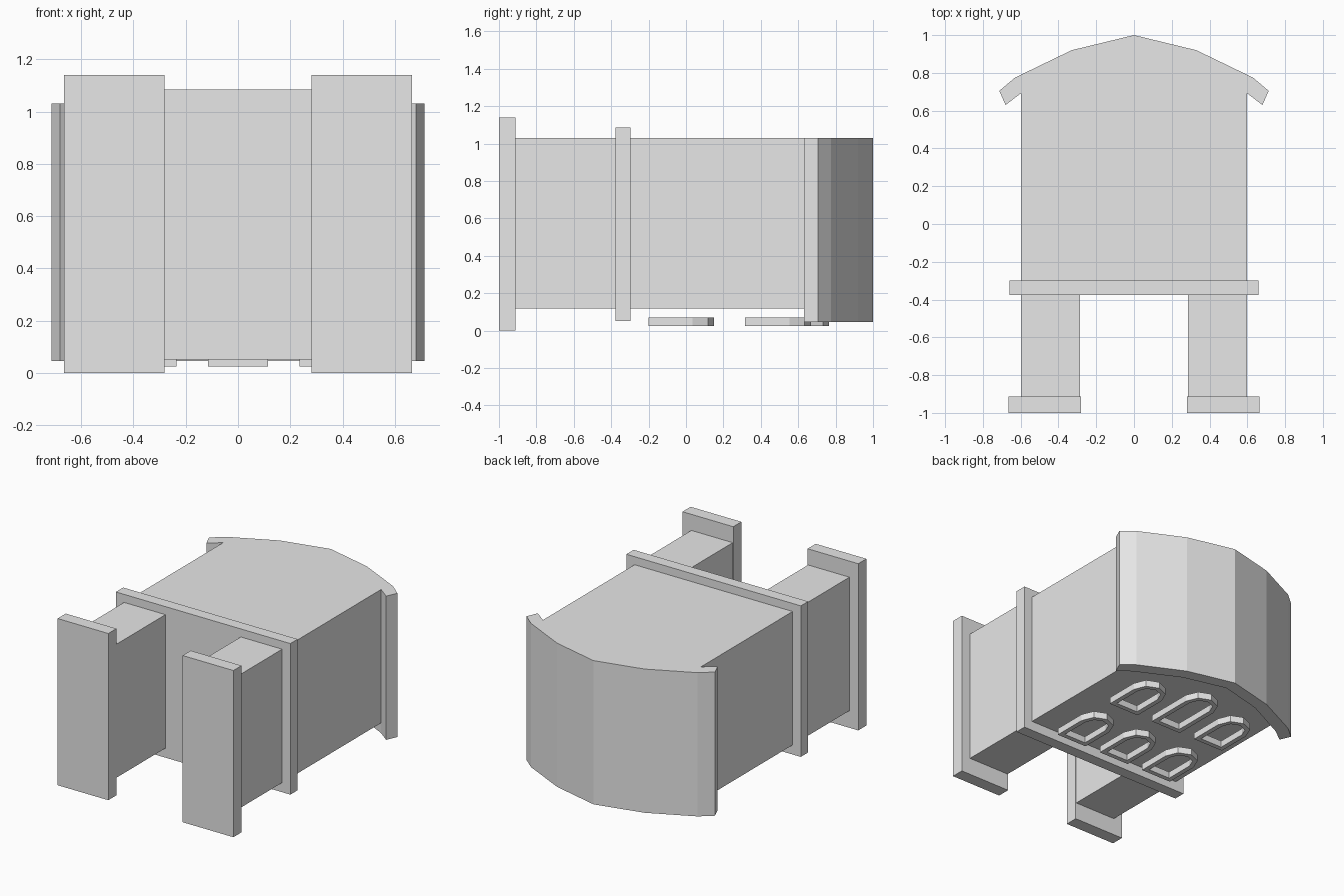
import bpy, bmesh, math

if "Cube" in bpy.data.objects:
    bpy.data.objects.remove(bpy.data.objects["Cube"])

grey = bpy.data.materials.new("plain_grey")
grey.diffuse_color = (0.8, 0.8, 0.8, 1)
grey.use_nodes = True
grey.node_tree.nodes["Principled BSDF"].inputs["Base Color"].default_value = grey.diffuse_color


def finish(name, bm):
    bmesh.ops.recalc_face_normals(bm, faces=bm.faces)
    mesh = bpy.data.meshes.new(name)
    bm.to_mesh(mesh)
    bm.free()
    mesh.materials.append(grey)
    obj = bpy.data.objects.new(name, mesh)
    bpy.context.collection.objects.link(obj)
    return obj


def prism(name, outline, z0, z1):
    """Extrude a flat xy outline from z0 to z1."""
    bm = bmesh.new()
    face = bm.faces.new([bm.verts.new((x, y, z0)) for x, y in outline])
    ext = bmesh.ops.extrude_face_region(bm, geom=[face])["geom"]
    for v in ext:
        if isinstance(v, bmesh.types.BMVert):
            v.co.z = z1
    return finish(name, bm)


def box(name, x0, x1, y0, y1, z0, z1):
    return prism(name, [(x0, y0), (x1, y0), (x1, y1), (x0, y1)], z0, z1)


def ring(name, outer, inner, z0, z1):
    """Closed frame between two matching outlines."""
    bm = bmesh.new()
    loops = [[bm.verts.new((x, y, z)) for x, y in pts]
             for pts, z in ((outer, z0), (outer, z1), (inner, z1), (inner, z0))]
    n = len(outer)
    for k in range(4):
        a, b = loops[k], loops[(k + 1) % 4]
        for i in range(n):
            j = (i + 1) % n
            bm.faces.new((a[i], a[j], b[j], b[i]))
    return finish(name, bm)


def arch(cx, y0, y1, r, segs=4):
    """Round-topped window outline."""
    pts = [(cx - r, y0), (cx + r, y0)]
    for i in range(segs + 1):
        a = math.pi * i / segs
        pts.append((cx + r * math.cos(a), y1 - r + r * math.sin(a)))
    return pts


# Curved roof shell with overhanging eaves
outer = [(0, 1.0), (0.33, 0.92), (0.63, 0.775), (0.713, 0.705)]
inner = [(0.68, 0.63), (0.595, 0.695), (0.30, 0.84), (0, 0.915)]
half = outer + inner
left = [(-x, y) for x, y in reversed(half) if x > 0]
prism("roof", half + left, 0.047, 1.03)

# Main body, filling up under the roof
gable = [(0.598, -0.3), (0.598, 0.695), (0.30, 0.84), (0, 0.915)]
prism("body", gable + [(-x, y) for x, y in reversed(gable) if x > 0], 0.117, 1.03)

# Belt ledge
box("belt_ledge", -0.66, 0.66, -0.377, -0.298, 0.052, 1.085)

# Legs and their base plinths
for side, s in (("left", -1), ("right", 1)):
    xs = sorted((s * 0.285, s * 0.598))
    box(side + "_leg", *xs, -0.912, -0.377, 0.117, 1.03)
    xs = sorted((s * 0.281, s * 0.665))
    box(side + "_plinth", *xs, -1.0, -0.912, 0.0, 1.14)

# Arched window frames: lower row, upper row with a taller middle one
R, T = 0.115, 0.032
for row, y0, side_top, mid_top in (("lower", -0.2, 0.15, 0.15),
                                   ("upper", 0.315, 0.668, 0.765)):
    for col, cx in (("left", -0.35), ("middle", 0.0), ("right", 0.35)):
        y1 = mid_top if col == "middle" else side_top
        ring(f"{row}_{col}_window_frame", arch(cx, y0, y1, R),
             arch(cx, y0 + T, y1 - T, R - T), 0.025, 0.07)
